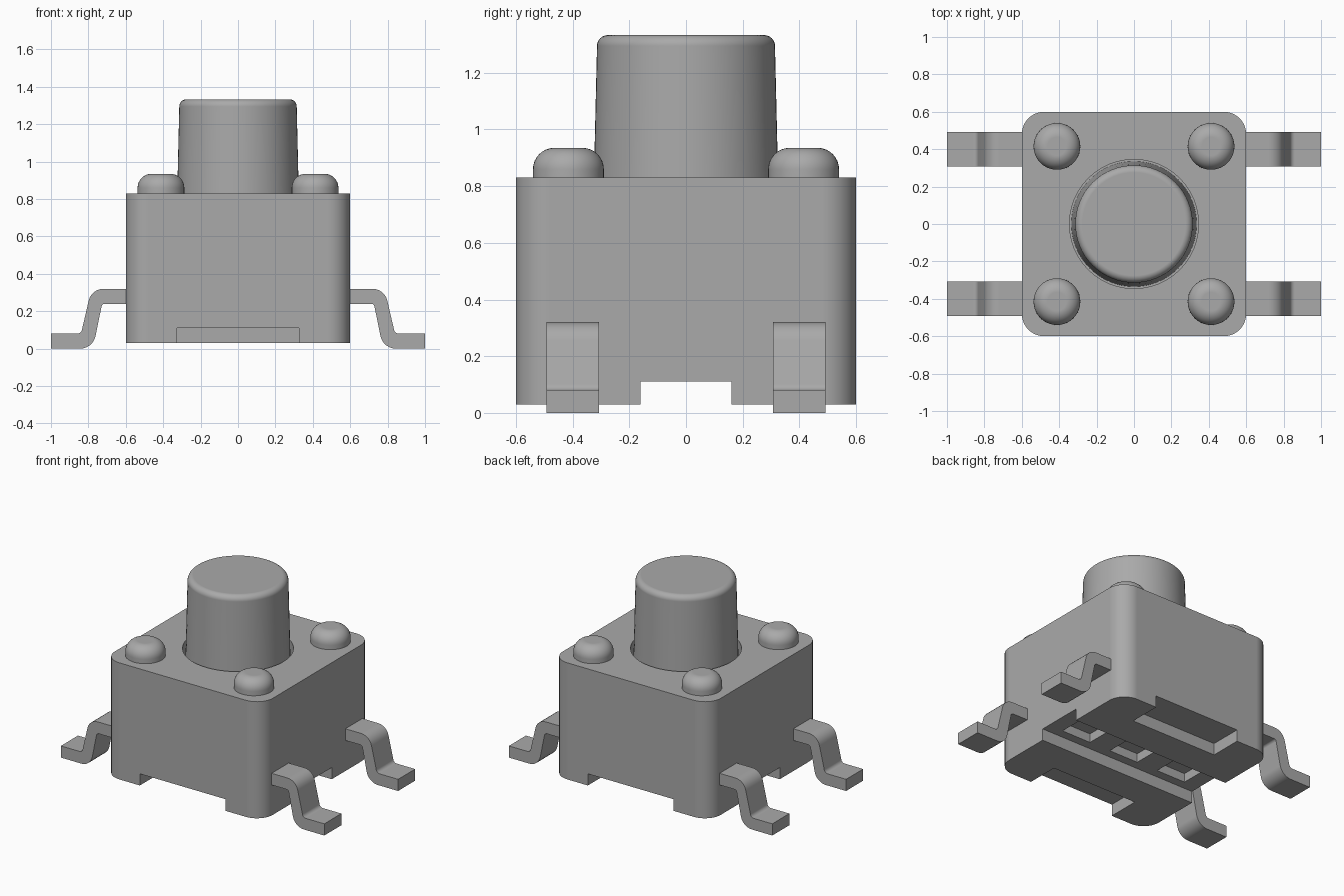
import bpy, bmesh, math
from mathutils import Matrix, Vector

if "Cube" in bpy.data.objects:
    bpy.data.objects.remove(bpy.data.objects["Cube"], do_unlink=True)

grey = bpy.data.materials.new("plain grey")
grey.use_nodes = True
GREY = (0.4, 0.4, 0.4, 1)
grey.diffuse_color = GREY
grey.node_tree.nodes["Principled BSDF"].inputs["Base Color"].default_value = GREY


def add_object(name, bm):
    bmesh.ops.recalc_face_normals(bm, faces=bm.faces)
    mesh = bpy.data.meshes.new(name)
    bm.to_mesh(mesh)
    bm.free()
    mesh.materials.append(grey)
    ob = bpy.data.objects.new(name, mesh)
    bpy.context.collection.objects.link(ob)
    return ob


def activate(ob):
    bpy.ops.object.select_all(action='DESELECT')
    ob.select_set(True)
    bpy.context.view_layer.objects.active = ob


def smooth(ob):
    activate(ob)
    bpy.ops.object.shade_smooth_by_angle(angle=math.radians(30))
    mod = ob.modifiers.new("flat face normals", 'WEIGHTED_NORMAL')
    mod.keep_sharp = True


def box(name, x, y, z):
    """Box from three (low, high) ranges."""
    bm = bmesh.new()
    bmesh.ops.create_cube(bm, size=1)
    for v in bm.verts:
        v.co = [r[0] + (c + 0.5) * (r[1] - r[0]) for r, c in zip((x, y, z), v.co)]
    return add_object(name, bm)


def lathe(name, profile, cx=0, cy=0, steps=64):
    """Solid of revolution from (radius, height) points; both ends are capped."""
    bm = bmesh.new()
    rings = [[bm.verts.new((cx + r * math.cos(2 * math.pi * i / steps),
                            cy + r * math.sin(2 * math.pi * i / steps), z))
              for i in range(steps)] for r, z in profile]
    for low, high in zip(rings, rings[1:]):
        for i in range(steps):
            j = (i + 1) % steps
            bm.faces.new((low[i], low[j], high[j], high[i]))
    bm.faces.new(rings[0][::-1])
    bm.faces.new(rings[-1])
    return add_object(name, bm)


def arc(cx, cz, r, start, end, n=6):
    angles = [math.radians(start + (end - start) * i / n) for i in range(n + 1)]
    return [(cx + r * math.cos(a), cz + r * math.sin(a)) for a in angles]


def cut(ob, cutter):
    mod = ob.modifiers.new("cut", 'BOOLEAN')
    mod.operation, mod.solver, mod.object = 'DIFFERENCE', 'EXACT', cutter
    activate(ob)
    bpy.ops.object.modifier_apply(modifier=mod.name)
    bpy.data.objects.remove(cutter, do_unlink=True)


# Housing with rounded upright corners
body = box("housing", (-0.6, 0.6), (-0.6, 0.6), (0.03, 0.83))
bm = bmesh.new()
bm.from_mesh(body.data)
uprights = [e for e in bm.edges if abs(e.verts[0].co.z - e.verts[1].co.z) > 0.5]
bmesh.ops.bevel(bm, geom=uprights, offset=0.12, segments=10, profile=0.5, affect='EDGES')
bm.to_mesh(body.data)
bm.free()

# Button well, underside channel, edge recesses and channel pockets
cut(body, lathe("well_cutter", [(0.345, 0.5), (0.345, 1.0)]))
cut(body, box("channel_cutter", (-0.7, 0.7), (-0.16, 0.16), (-0.1, 0.11)))
for s in (-1, 1):
    ends = sorted((s * 0.38, s * 0.7))
    cut(body, box("recess_cutter", (-0.325, 0.325), ends, (-0.1, 0.11)))
for x in (-0.38, 0, 0.38):
    cut(body, box("pocket_cutter", (x - 0.11, x + 0.11), (-0.1, 0.1), (0.0, 0.17)))
smooth(body)

# Tapered button with a rounded rim
smooth(lathe("button", [(0.335, 0.49), (0.325, 0.83)]
             + arc(0.276, 1.295, 0.038, 0, 90, 8)))

# Rounded rivet heads on the four corners
for sx in (-1, 1):
    for sy in (-1, 1):
        smooth(lathe("rivet_head", [(0.125, 0.82)] + arc(0.05, 0.86, 0.075, 0, 90, 8),
                     sx * 0.412, sy * 0.415, 40))

# Bent legs: a side profile extruded across the strip width
profile = ([(0.57, 0.32)]
           + arc(0.72, 0.24, 0.08, 90, 12)
           + arc(0.860, 0.106, 0.026, 192, 270)
           + [(1.0, 0.08), (1.0, 0.0)]
           + arc(0.845, 0.085, 0.085, 270, 192)
           + arc(0.712, 0.222, 0.018, 12, 90)
           + [(0.57, 0.24)])
for side, sx in (("left", 1), ("right", -1)):
    for end, y in (("front", -0.4), ("back", 0.4)):
        bm = bmesh.new()
        face = bm.faces.new([bm.verts.new((sx * x, y - 0.0925, z)) for x, z in profile])
        new = bmesh.ops.extrude_face_region(bm, geom=[face])["geom"]
        bmesh.ops.translate(bm, vec=(0, 0.185, 0),
                            verts=[g for g in new if isinstance(g, bmesh.types.BMVert)])
        smooth(add_object(f"{end}_{side}_leg", bm))
